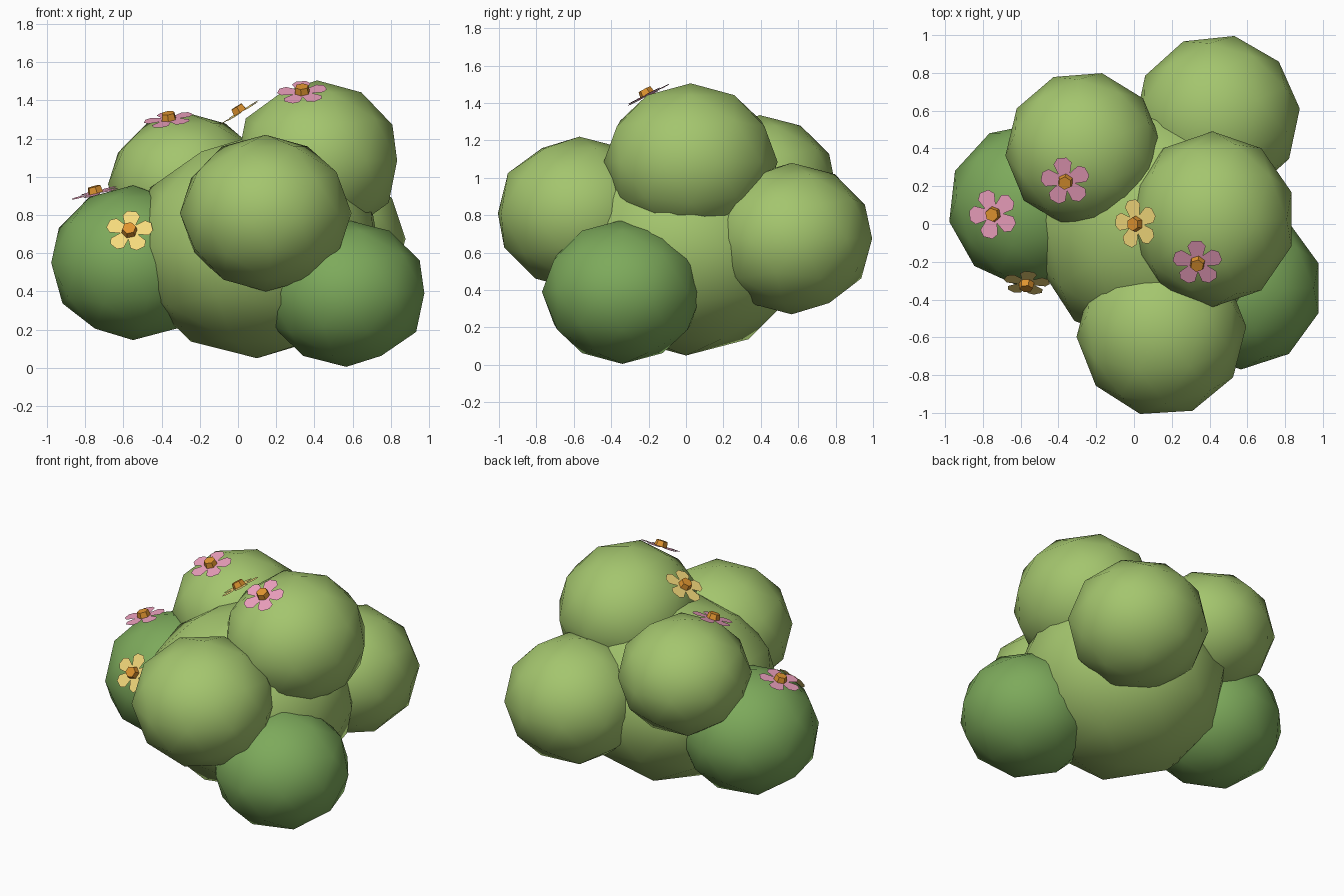
import bpy, bmesh
from math import radians, sin, cos, pi
from mathutils import Vector, Quaternion

if "Cube" in bpy.data.objects:
    bpy.data.objects.remove(bpy.data.objects["Cube"])


def material(name, rgb):
    m = bpy.data.materials.new(name)
    m.diffuse_color = (*rgb, 1)
    m.use_nodes = True
    m.node_tree.nodes["Principled BSDF"].inputs["Base Color"].default_value = m.diffuse_color
    return m


LIGHT = material("light_leaf", (0.37, 0.56, 0.155))
DARK = material("dark_leaf", (0.205, 0.40, 0.105))
PINK = material("pink_petal", (0.84, 0.35, 0.51))
YELLOW = material("yellow_petal", (0.91, 0.70, 0.20))
ORANGE = material("flower_centre", (0.75, 0.30, 0.03))


def clump(name, centre, radii, spin, mat):
    """Low-poly, slightly squashed leaf ball with smooth shading."""
    bpy.ops.mesh.primitive_ico_sphere_add(subdivisions=2, radius=1, location=centre,
                                          rotation=(0, 0, radians(spin)))
    ob = bpy.context.object
    ob.name = name
    ob.scale = radii
    ob.data.materials.append(mat)
    bpy.ops.object.shade_smooth()


def flower(name, hub, normal, spin, size, mat):
    """Flat five-petal blossom with a hexagonal centre."""
    n = Vector(normal).normalized()
    rot = Vector((0, 0, 1)).rotation_difference(n) @ Quaternion((0, 0, 1), radians(spin))
    # petals: one flat outline, five repeats of a petal profile (radius, angle)
    profile = [(0.40, -36), (0.84, -26), (1.0, -11), (1.0, 11), (0.84, 26)]
    bm = bmesh.new()
    c = bm.verts.new((0, 0, 0))
    ring = []
    for k in range(5):
        for r, a in profile:
            t = radians(a + 72 * k)
            ring.append(bm.verts.new((size * r * cos(t), size * r * sin(t), 0)))
    for i, v in enumerate(ring):
        bm.faces.new((c, v, ring[(i + 1) % len(ring)]))
    # hexagonal centre
    lo = [bm.verts.new((0.042 * cos(i * pi / 3), 0.042 * sin(i * pi / 3), 0)) for i in range(6)]
    hi = [bm.verts.new((0.036 * cos(i * pi / 3), 0.036 * sin(i * pi / 3), 0.035)) for i in range(6)]
    hub_faces = [bm.faces.new(hi)]
    for i in range(6):
        j = (i + 1) % 6
        hub_faces.append(bm.faces.new((lo[i], lo[j], hi[j], hi[i])))
    for f in hub_faces:
        f.material_index = 1
    me = bpy.data.meshes.new(name)
    bm.to_mesh(me)
    bm.free()
    me.materials.append(mat)
    me.materials.append(ORANGE)
    ob = bpy.data.objects.new(name, me)
    bpy.context.collection.objects.link(ob)
    ob.rotation_mode = 'QUATERNION'
    ob.rotation_quaternion = rot
    ob.location = Vector(hub) - 0.02 * n


# leaf clumps
clump("bush_core", (0.10, 0.0, 0.635), (0.66, 0.66, 0.585), -3, LIGHT)
clump("clump_top", (0.415, 0.025, 1.085), (0.44, 0.465, 0.42), 0, LIGHT)
clump("clump_front", (0.145, -0.57, 0.81), (0.45, 0.45, 0.41), 21.5, LIGHT)
clump("clump_back_left", (-0.267, 0.395, 0.96), (0.415, 0.415, 0.375), 22.5, LIGHT)
clump("clump_back_right", (0.44, 0.565, 0.675), (0.44, 0.44, 0.405), 24, LIGHT)
clump("clump_left", (-0.55, 0.10, 0.55), (0.437, 0.437, 0.405), 29.5, DARK)
clump("clump_right", (0.567, -0.34, 0.39), (0.43, 0.43, 0.385), 0, DARK)

# blossoms
flower("flower_back_left", (-0.365, 0.22, 1.32), (-0.13, -0.30, 0.94), 26, 0.132, PINK)
flower("flower_left", (-0.75, 0.05, 0.935), (-0.25, -0.10, 0.96), 40, 0.132, PINK)
flower("flower_middle", (0.0, 0.0, 1.355), (-0.53, -0.05, 0.85), 30, 0.13, YELLOW)
flower("flower_top", (0.335, -0.215, 1.46), (-0.06, -0.45, 0.89), 20, 0.132, PINK)
flower("flower_front_left", (-0.57, -0.33, 0.725), (-0.05, -0.85, 0.50), 10, 0.124, YELLOW)
